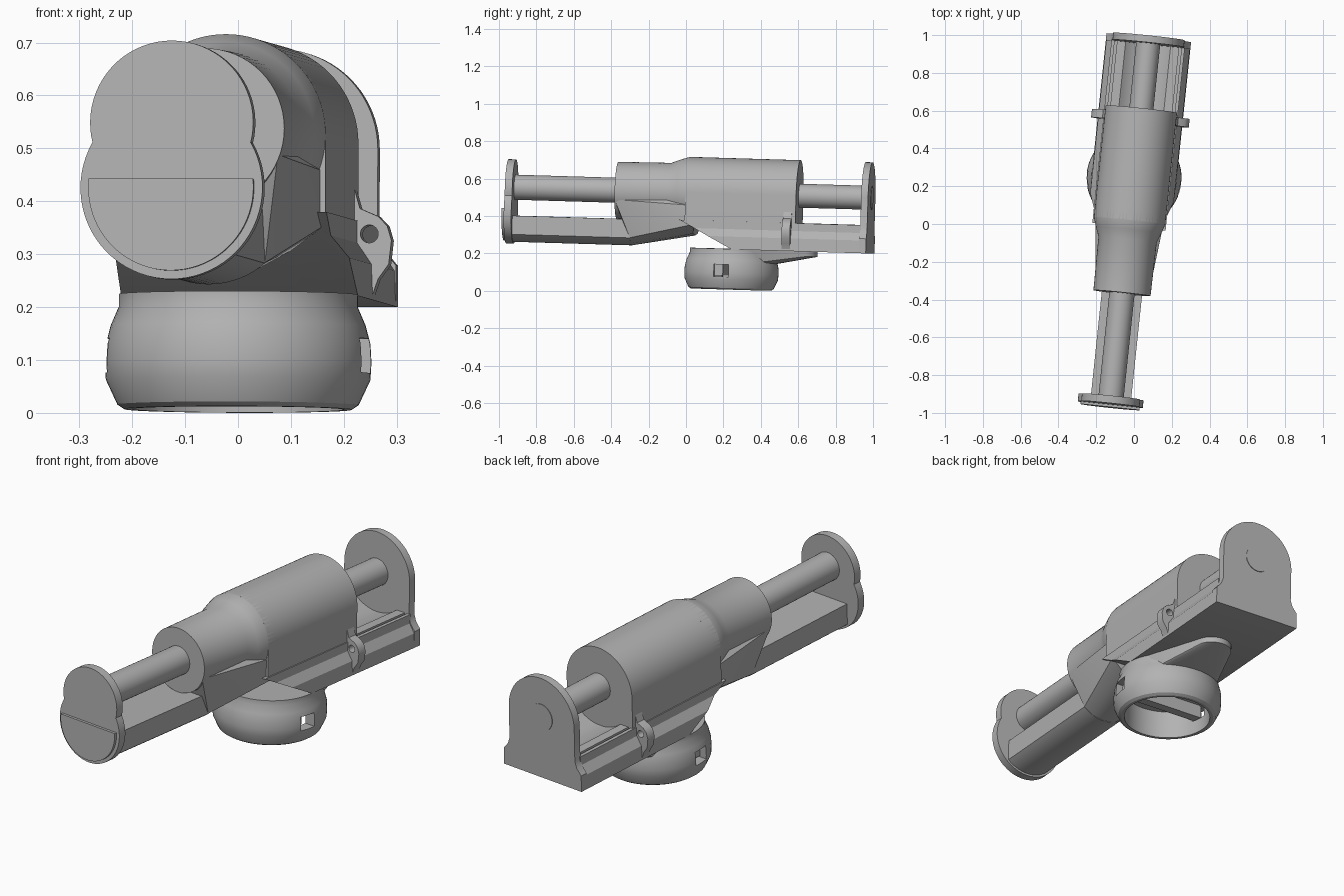
import bpy, bmesh, math
from mathutils import Matrix, Vector

if "Cube" in bpy.data.objects:
    bpy.data.objects.remove(bpy.data.objects["Cube"])

# Whole model is slightly turned and pitched around the centre of the round base
PIVOT = Vector((0, 0.24, 0))
FRAME = (Matrix.Translation(PIVOT) @ Matrix.Rotation(math.radians(-6), 4, 'Z')
         @ Matrix.Rotation(math.radians(-1.7), 4, 'X') @ Matrix.Translation(-PIVOT))
AXIS = 0.519  # height of the long axis

grey = bpy.data.materials.new("plain grey")
grey.diffuse_color = (0.45, 0.45, 0.45, 1)
grey.use_nodes = True
grey.node_tree.nodes["Principled BSDF"].inputs["Base Color"].default_value = grey.diffuse_color


def finish(name, bm):
    bmesh.ops.recalc_face_normals(bm, faces=bm.faces)
    me = bpy.data.meshes.new(name)
    bm.to_mesh(me)
    bm.free()
    me.materials.append(grey)
    ob = bpy.data.objects.new(name, me)
    bpy.context.collection.objects.link(ob)
    ob.matrix_world = FRAME
    return ob


def arc(cu, cw, r, a0, a1, n=24):
    return [(cu + r * math.cos(math.radians(a0 + (a1 - a0) * i / n)),
             cw + r * math.sin(math.radians(a0 + (a1 - a0) * i / n))) for i in range(n + 1)]


def prism(name, pts, v0, v1, cut=None):
    """Cross-section (side, height) extruded along the length; optional planar cut."""
    bm = bmesh.new()
    face = bm.faces.new([bm.verts.new((u, v0, w)) for u, w in pts])
    ext = bmesh.ops.extrude_face_region(bm, geom=[face])
    bmesh.ops.translate(bm, vec=(0, v1 - v0, 0),
                        verts=[g for g in ext["geom"] if isinstance(g, bmesh.types.BMVert)])
    if cut:
        bmesh.ops.bisect_plane(bm, geom=bm.verts[:] + bm.edges[:] + bm.faces[:],
                               plane_co=cut[0], plane_no=cut[1], clear_outer=True)
        bmesh.ops.holes_fill(bm, edges=[e for e in bm.edges if e.is_boundary])
    return finish(name, bm)


def hull(name, pts):
    bm = bmesh.new()
    for p in pts:
        bm.verts.new(p)
    res = bmesh.ops.convex_hull(bm, input=bm.verts[:])
    junk = [g for g in res["geom_interior"] if isinstance(g, bmesh.types.BMVert)]
    bmesh.ops.delete(bm, geom=junk, context='VERTS')
    bmesh.ops.dissolve_limit(bm, angle_limit=0.01, verts=bm.verts[:], edges=bm.edges[:])
    return finish(name, bm)


def lathe(name, prof, place, closed=False, n=64):
    """Spin (radius, height) points; place maps (a, b, height) to model space."""
    bm = bmesh.new()
    rings = [[bm.verts.new(place(r * math.cos(2 * math.pi * i / n),
                                 r * math.sin(2 * math.pi * i / n), h)) for i in range(n)]
             for r, h in prof]
    pairs = list(zip(rings, rings[1:]))
    if closed:
        pairs.append((rings[-1], rings[0]))
    else:
        bm.faces.new(rings[0])
        bm.faces.new(rings[-1])
    for a, b in pairs:
        for i in range(n):
            j = (i + 1) % n
            bm.faces.new((a[i], a[j], b[j], b[i]))
    return finish(name, bm)


def along(a, b, h):
    return (a, h, AXIS + b)


def upright(a, b, h):
    return (a, 0.24 + b, h)


def mirror(pts):
    """Right half of an outline, top to bottom, closed by its left copy."""
    return pts + [(-u, w) for u, w in reversed(pts) if abs(u) > 1e-6]


def box(name, lo, hi):
    return prism(name, [(lo[0], lo[2]), (hi[0], lo[2]), (hi[0], hi[2]), (lo[0], hi[2])], lo[1], hi[1])


def subtract(ob, cutter):
    m = ob.modifiers.new("cut", 'BOOLEAN')
    m.object = cutter
    m.operation = 'DIFFERENCE'
    m.solver = 'EXACT'
    cutter.hide_render = True
    cutter.hide_viewport = True


# Barrel and rods on the long axis
lathe("front_barrel", [(0.152, -0.385), (0.155, -0.1), (0.174, -0.05), (0.19, 0.0), (0.19, 0.05)], along)
lathe("front_rod", [(0.067, -0.95), (0.067, -0.37)], along, n=40)
lathe("rear_rod", [(0.064, 0.57), (0.064, 0.985)], along, n=40)

# Arched main body with its lower front corner sliced off diagonally
slope = (Vector((0, -0.1, 0.41)), Vector((0, -0.188, -0.36)))
prism("main_body", arc(0, AXIS, 0.19, 0, 180, 40) + [(-0.19, 0.33), (0.19, 0.33)], 0.0, 0.595, slope)

# Lower cradle with a round trough and side rails
trough = arc(0, AXIS, 0.19, 270, 309, 10)
prism("cradle", mirror(trough + [(0.165, 0.372), (0.165, 0.352), (0.178, 0.352), (0.178, 0.372),
                                 (0.195, 0.372), (0.195, 0.33), (0.222, 0.29), (0.225, 0.222)]),
      -0.05, 0.95, slope)

# Rear plate: arch on a flared foot
prism("rear_plate", arc(0, AXIS, 0.19, 0, 180, 40)
      + [(-0.19, 0.36), (-0.2, 0.33), (-0.225, 0.3), (-0.225, 0.222),
         (0.225, 0.222), (0.225, 0.3), (0.2, 0.33), (0.19, 0.36)], 0.945, 0.982)

# Front plate: two merged discs, with a raised half disc
prism("front_plate", arc(0, 0.513, 0.155, -15, 195, 40) + arc(0, 0.39, 0.173, 150.6, 389.4, 48),
      -0.975, -0.935)
prism("front_half_disc", arc(0, 0.39, 0.157, 174, 366, 40), -0.988, -0.97)

# Front beam: flat top and sides, round belly
belly = arc(0, 0.39, 0.163, 229, 311, 20)
prism("front_beam", [(-0.107, 0.367)] + belly + [(0.107, 0.367)], -0.95, -0.3)

# Flare joining the beam to the body
flare = []
for s in (-1, 1):
    flare += [(s * u, v, w) for u, v, w in (
        (0.14, -0.385, 0.47), (0.107, -0.3, 0.367), (0.107, -0.3, 0.268), (0.06, -0.3, 0.238),
        (0.165, -0.1, 0.42), (0.165, -0.08, 0.36), (0.185, 0.05, 0.45), (0.185, 0.05, 0.35),
        (0.12, 0.04, 0.3), (0.1, 0.05, 0.52))]
hull("beam_flare", flare + [(0, -0.3, 0.227), (0, 0.04, 0.29)])

# Side lugs with a pin hole
for s, side in ((-1, "left"), (1, "right")):
    lug = [(0.17, 0.43), (0.19, 0.43), (0.2, 0.395), (0.235, 0.38), (0.252, 0.362), (0.26, 0.335),
           (0.255, 0.29), (0.235, 0.262), (0.222, 0.225), (0.17, 0.225)]
    ob = prism(side + "_lug", [(s * u, w) for u, w in lug], 0.53, 0.575)
    hole = prism(side + "_lug_hole", arc(s * 0.218, 0.347, 0.017, 0, 345, 23), 0.5, 0.6)
    subtract(ob, hole)

# Hollow round base with a window on each side and an inner bar
base = lathe("base_ring", [(0.2, 0.0065), (0.215, 0.0065), (0.228, 0.015), (0.25, 0.062), (0.252, 0.095),
                           (0.25, 0.13), (0.241, 0.165), (0.226, 0.2), (0.226, 0.224), (0.2, 0.224)],
             upright, closed=True)
subtract(base, box("base_window", (-0.4, 0.17, 0.075), (0.4, 0.25, 0.14)))
box("base_bar", (-0.205, 0.17, 0.08), (0.205, 0.215, 0.15))

# Tapered neck running back from the base to a rounded tongue
neck = [(a, 0.24 + b, w) for w, r in ((0.143, 0.205), (0.224, 0.222)) for a, b in arc(0, 0, r, 0, 352, 47)]
neck += [(a, v, w) for w in (0.195, 0.224) for a, v in arc(0, 0.61, 0.09, 0, 180, 16)]
hull("base_neck", neck)

# Smooth the round surfaces, keep the edges crisp
bpy.ops.object.select_all(action='DESELECT')
for ob in bpy.context.collection.objects:
    if not ob.hide_viewport:
        ob.select_set(True)
        bpy.context.view_layer.objects.active = ob
bpy.ops.object.shade_smooth_by_angle(angle=math.radians(30))
